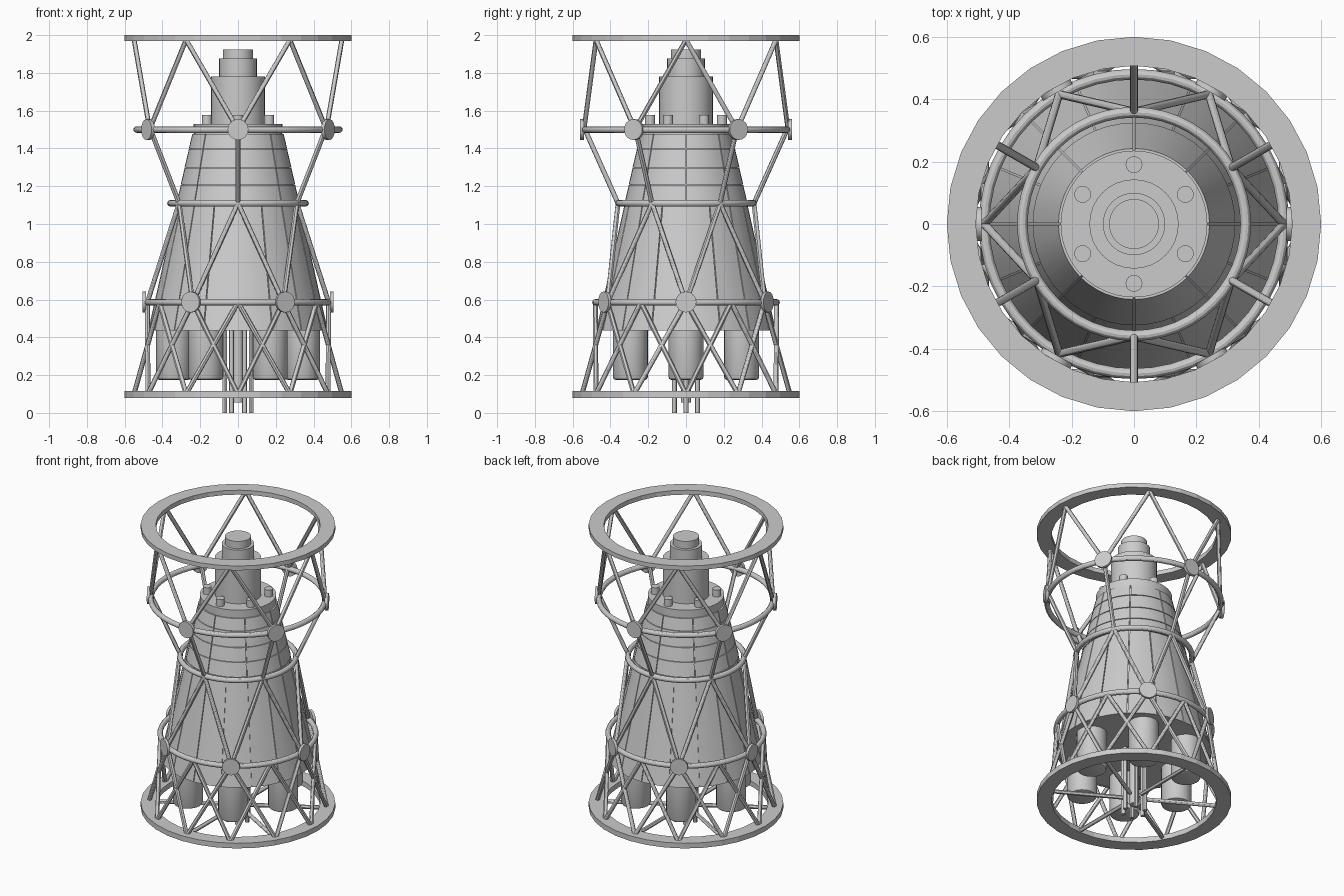
import bpy, bmesh
from math import sin, cos, pi, radians
from mathutils import Vector

if "Cube" in bpy.data.objects:
    bpy.data.objects.remove(bpy.data.objects["Cube"])


def polar(r, deg, z):
    return Vector((r * cos(radians(deg)), r * sin(radians(deg)), z))


def finish(bm, name, smooth=True):
    bmesh.ops.recalc_face_normals(bm, faces=bm.faces[:])
    me = bpy.data.meshes.new(name)
    bm.to_mesh(me)
    bm.free()
    ob = bpy.data.objects.new(name, me)
    bpy.context.collection.objects.link(ob)
    if smooth:
        bpy.ops.object.select_all(action='DESELECT')
        ob.select_set(True)
        bpy.context.view_layer.objects.active = ob
        bpy.ops.object.shade_smooth_by_angle(angle=radians(30))
    return ob


def add_rod(bm, a, b, r, sides=12):
    d = b - a
    mat = d.to_track_quat('Z', 'Y').to_matrix().to_4x4()
    mat.translation = (a + b) / 2
    bmesh.ops.create_cone(bm, cap_ends=True, segments=sides, radius1=r,
                          radius2=r, depth=d.length, matrix=mat)


def rods(name, pairs, r, sides=12):
    bm = bmesh.new()
    for a, b in pairs:
        add_rod(bm, a, b, r, sides)
    return finish(bm, name)


def add_lathe(bm, profile, sides, closed=False, centre=Vector((0, 0, 0))):
    rings = [[bm.verts.new(polar(r, 360 * i / sides, z) + centre) for i in range(sides)]
             for r, z in profile]
    pairs = list(zip(rings, rings[1:] + ([rings[0]] if closed else [])))
    if closed is False:
        pairs = list(zip(rings[:-1], rings[1:]))
    for p, q in pairs:
        for i in range(sides):
            j = (i + 1) % sides
            bm.faces.new((p[i], p[j], q[j], q[i]))
    if not closed:
        bm.faces.new(rings[0])
        bm.faces.new(rings[-1])


def lathe(name, profile, sides=32, closed=False, smooth=True):
    bm = bmesh.new()
    add_lathe(bm, profile, sides, closed)
    return finish(bm, name, smooth)


def torus(name, R, r, z):
    prof = [(R + r * cos(2 * pi * i / 12), z + r * sin(2 * pi * i / 12)) for i in range(12)]
    return lathe(name, prof, 48, True)


def panels(name, count, r0, z0, r1, z1, thick=0.012, gap=0.005):
    # curved cover plates separated by narrow seams
    bm = bmesh.new()
    steps = 48 // count
    for k in range(count):
        rows = []
        for r, z in ((r0, z0), (r1, z1), (r1 - thick, z1), (r0 - thick, z0)):
            g = gap / 2 / r * 180 / pi
            start, span = 360 * k / count + g, 360 / count - 2 * g
            rows.append([bm.verts.new(polar(r, start + span * i / steps, z))
                         for i in range(steps + 1)])
        for p, q in zip(rows, rows[1:] + rows[:1]):
            for i in range(steps):
                bm.faces.new((p[i], p[i + 1], q[i + 1], q[i]))
        for e in (0, -1):
            bm.faces.new([row[e] for row in rows])
    return finish(bm, name)


# Flat end rings
for name, z0, z1 in (("bottom_ring", 0.08, 0.115), ("top_ring", 1.97, 2.0)):
    lathe(name, [(0.6, z0), (0.6, z1), (0.507, z1), (0.507, z0)], 32, True, False)

# Round frame hoops
torus("upper_hoop", 0.537, 0.017, 1.5)
torus("middle_hoop", 0.358, 0.017, 1.11)
torus("lower_hoop", 0.48, 0.017, 0.585)

# Truss struts between the hoops
odd = [30 + 60 * k for k in range(6)]
even = [60 * k for k in range(6)]
S = 0.013
rods("upper_struts", [(polar(0.54, a, 1.5), polar(0.55, a + s, 1.975))
                      for a in odd for s in (-30, 30)], S)
rods("neck_struts", [(polar(0.535, a, 1.5), polar(0.36, a, 1.11)) for a in odd], S)
rods("middle_struts", [(polar(0.36, a, 1.11), polar(0.48, a + s, 0.585))
                       for a in odd for s in (-30, 30)], S)
rods("base_struts", [(polar(0.48, a, 0.585), polar(0.55, a + s, 0.1))
                     for a in even + odd for s in (-30, 30)], S)
rods("base_spokes", [(polar(0.07, a, 0.1), polar(0.53, a, 0.1)) for a in odd], S)

# Round joint plates on the hoops
rods("upper_joint_plates", [(polar(0.54, a, 1.5), polar(0.56, a, 1.5)) for a in odd], 0.055, 24)
rods("lower_joint_plates", [(polar(0.488, a, 0.587), polar(0.505, a, 0.587)) for a in even], 0.055, 24)

# Inner cone with cover plates
def cone_r(z):
    return 0.24 + (1.48 - z) * 0.226

lathe("body_core", [(cone_r(0.435) - 0.008, 0.437), (cone_r(1.48) - 0.008, 1.48),
                    (0.235, 1.48), (0.235, 1.53)], 48)
panels("lower_covers", 16, cone_r(0.435), 0.435, cone_r(1.11), 1.11)
levels = [1.115, 1.21, 1.3, 1.4, 1.48]
for n, (a, b) in enumerate(zip(levels, levels[1:])):
    panels(f"upper_covers_{n + 1}", 8, cone_r(a) + 0.002, a, cone_r(b) + 0.002, b - 0.004)

# Stepped tower and the pegs around it
lathe("tower", [(0.143, 1.52), (0.143, 1.78), (0.1, 1.78), (0.1, 1.875),
                (0.08, 1.875), (0.08, 1.925)], 32)
rods("top_pegs", [(polar(0.19, a, 1.52), polar(0.19, a, 1.577)) for a in odd], 0.027, 16)

# Hanging canisters with softened lower edges
bm = bmesh.new()
for a in even:
    add_lathe(bm, [(0.078, 0.175), (0.088, 0.179), (0.093, 0.19), (0.093, 0.44)],
              24, False, polar(0.34, a, 0))
finish(bm, "canisters")

# Central tube bundle
rods("outer_tubes", [(polar(0.07, a, 0.0), polar(0.07, a, 0.44)) for a in even], 0.013)
rods("centre_tube", [(Vector((0, 0, 0.055)), Vector((0, 0, 0.44)))], 0.027, 16)
